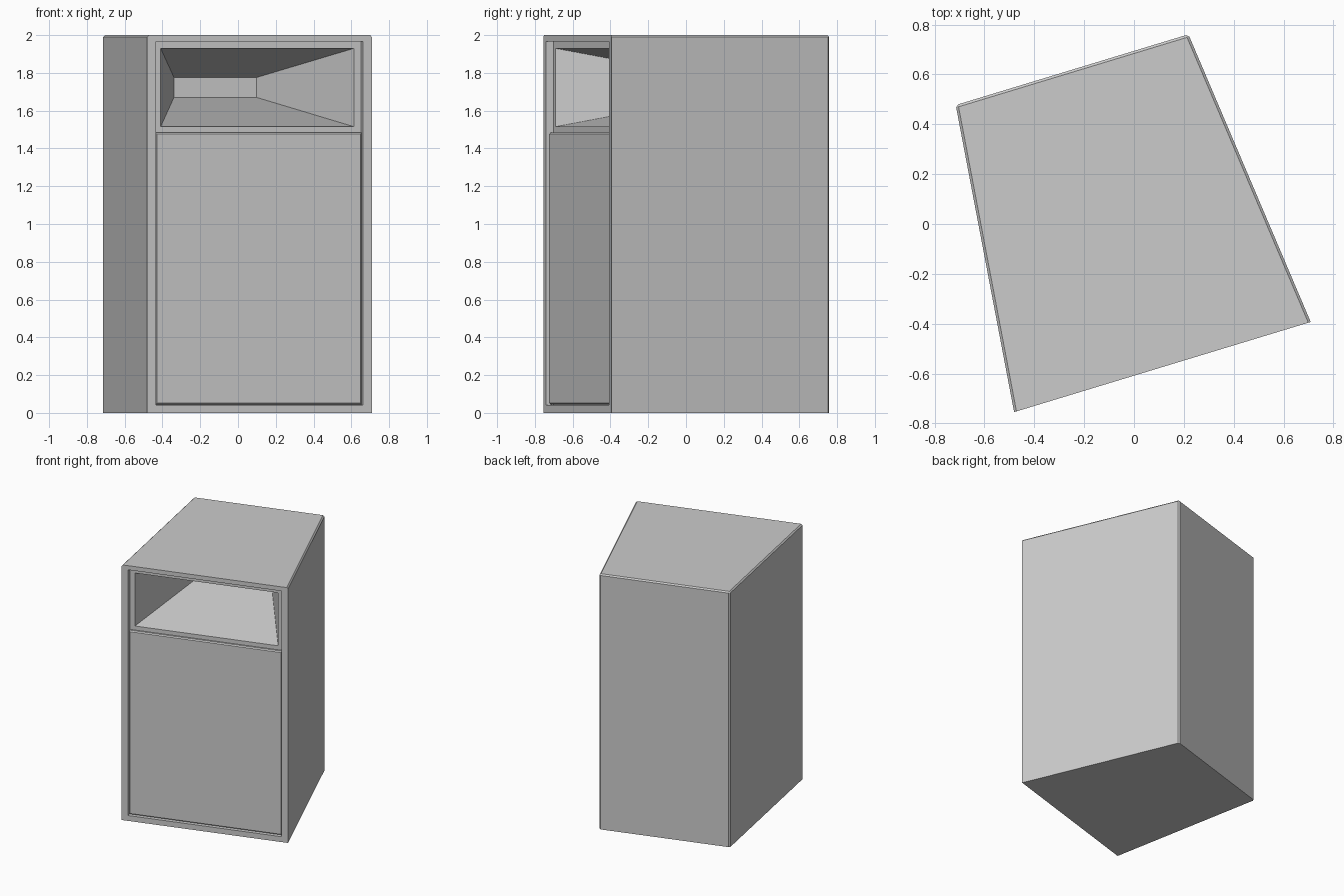
import bpy, bmesh, math
from mathutils import Matrix

if "Cube" in bpy.data.objects:
    bpy.data.objects.remove(bpy.data.objects["Cube"])

# The cabinet is turned about z; local origin is the bottom centre of its front
PLACE = Matrix.Translation((0.114, -0.574, 0)) @ Matrix.Rotation(math.radians(16.9), 4, 'Z')


def loft(name, rings, cap_start=False, cap_end=False, bevel_pick=None, bevel=0.0):
    """Skin rectangles given as (half width, z low, z high, depth)."""
    bm = bmesh.new()
    loops = []
    for hw, z0, z1, d in rings:
        corners = [(-hw, d, z0), (hw, d, z0), (hw, d, z1), (-hw, d, z1)]
        loops.append([bm.verts.new(c) for c in corners])
    for a, b in zip(loops, loops[1:]):
        for i in range(4):
            j = (i + 1) % 4
            bm.faces.new((a[i], a[j], b[j], b[i]))
    if cap_start:
        bm.faces.new(loops[0][::-1])
    if cap_end:
        bm.faces.new(loops[-1])
    if bevel_pick:
        edges = [e for e in bm.edges if bevel_pick(e.verts[0].co, e.verts[1].co)]
        bmesh.ops.bevel(bm, geom=edges, offset=bevel, offset_type='OFFSET',
                        segments=1, profile=0.5, affect='EDGES')
    mesh = bpy.data.meshes.new(name)
    bm.to_mesh(mesh)
    bm.free()
    obj = bpy.data.objects.new(name, mesh)
    obj.matrix_world = PLACE
    bpy.context.collection.objects.link(obj)
    return obj


DEPTH = 1.247
MOUTH = (0.535, 1.515, 1.93, 0.04)


# Top side edges, top back edge and back vertical edges are chamfered
def outer_edge(p, q):
    def back(v):
        return v.y > DEPTH - 0.01

    def top(v):
        return v.z > 1.99
    if back(p) and back(q):
        return top(p) or top(q)
    return top(p) and top(q) and (back(p) or back(q))


# Tapered cabinet with front frame, recess and baffle around the horn mouth
loft("cabinet", [
    (0.488, 0, 2, DEPTH),
    (0.622, 0, 2, 0),
    (0.573, 0.042, 1.967, 0),
    (0.573, 0.042, 1.967, 0.04),
    MOUTH,
], cap_start=True, bevel_pick=outer_edge, bevel=0.01)

# Horn flare narrowing to a flat throat
loft("horn", [MOUTH, (0.229, 1.67, 1.776, 0.805)], cap_end=True)

# Grille panel with chamfered front rim
loft("grille", [
    (0.571, 0.044, 1.484, 0.039),
    (0.571, 0.044, 1.484, 0.025),
    (0.563, 0.052, 1.476, 0.017),
], cap_start=True, cap_end=True)
